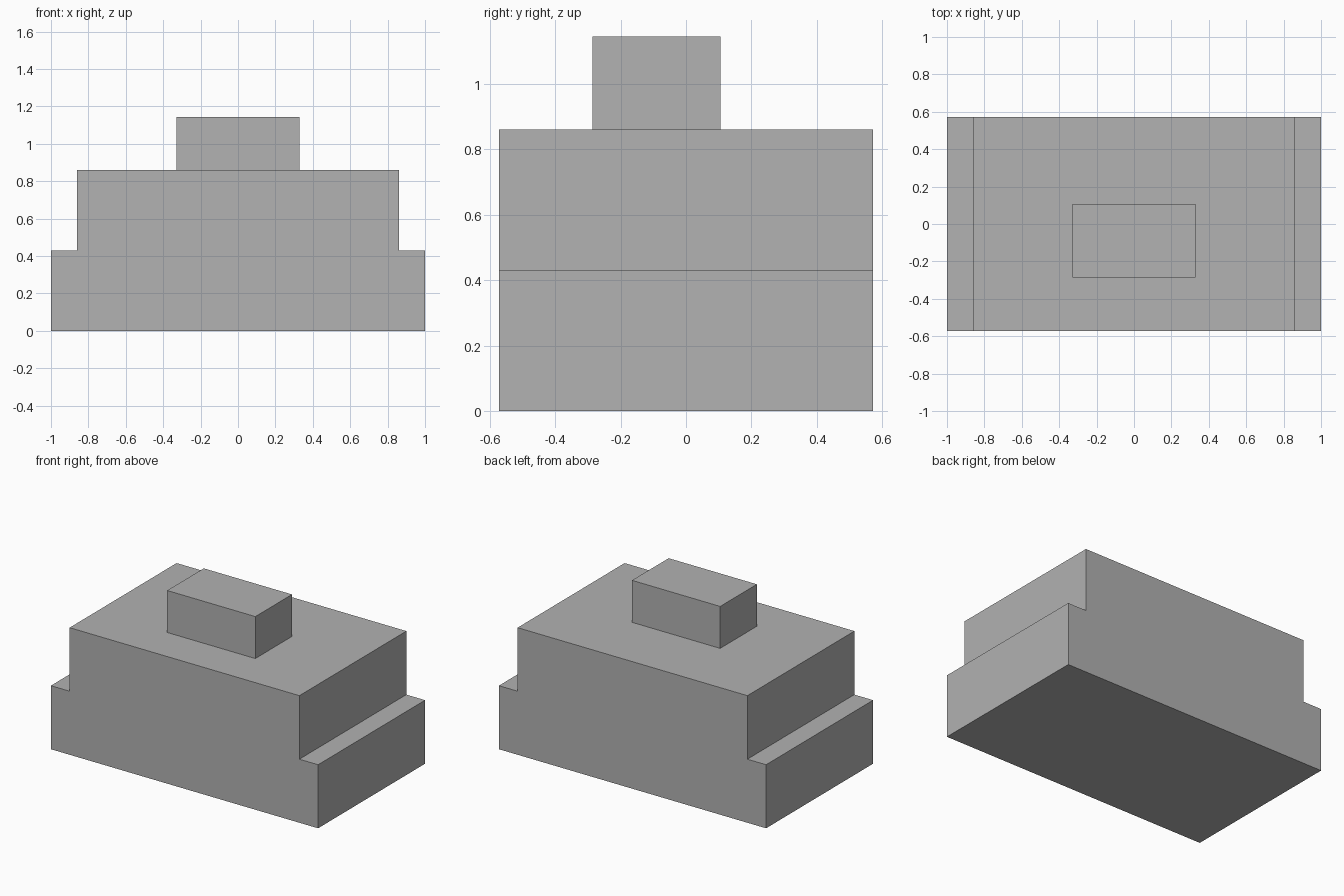
import bpy
import bmesh

cube = bpy.data.objects.get("Cube")
if cube:
    bpy.data.objects.remove(cube, do_unlink=True)

# Single flat grey
grey = bpy.data.materials.new("plain_grey")
grey.use_nodes = True
colour = (0.445, 0.445, 0.445, 1)
grey.diffuse_color = colour
grey.node_tree.nodes["Principled BSDF"].inputs["Base Color"].default_value = colour


def extrude_profile(name, half_profile, y_front, y_back):
    """Mirror a right-hand (x, z) outline and extrude it along y."""
    outline = half_profile + [(-x, z) for x, z in reversed(half_profile)]
    bm = bmesh.new()
    face = bm.faces.new([bm.verts.new((x, y_front, z)) for x, z in outline])
    result = bmesh.ops.extrude_face_region(bm, geom=[face])
    verts = [v for v in result["geom"] if isinstance(v, bmesh.types.BMVert)]
    bmesh.ops.translate(bm, verts=verts, vec=(0, y_back - y_front, 0))
    bmesh.ops.recalc_face_normals(bm, faces=bm.faces)
    mesh = bpy.data.meshes.new(name)
    bm.to_mesh(mesh)
    bm.free()
    mesh.materials.append(grey)
    obj = bpy.data.objects.new(name, mesh)
    bpy.context.collection.objects.link(obj)
    return obj


# Main block with a ledge along each side
extrude_profile("stepped_body",
                [(1, 0), (1, 0.43), (0.86, 0.43), (0.86, 0.86)], -0.572, 0.572)

# Small block on top, set towards the front
extrude_profile("top_block", [(0.33, 0.86), (0.33, 1.144)], -0.286, 0.106)
